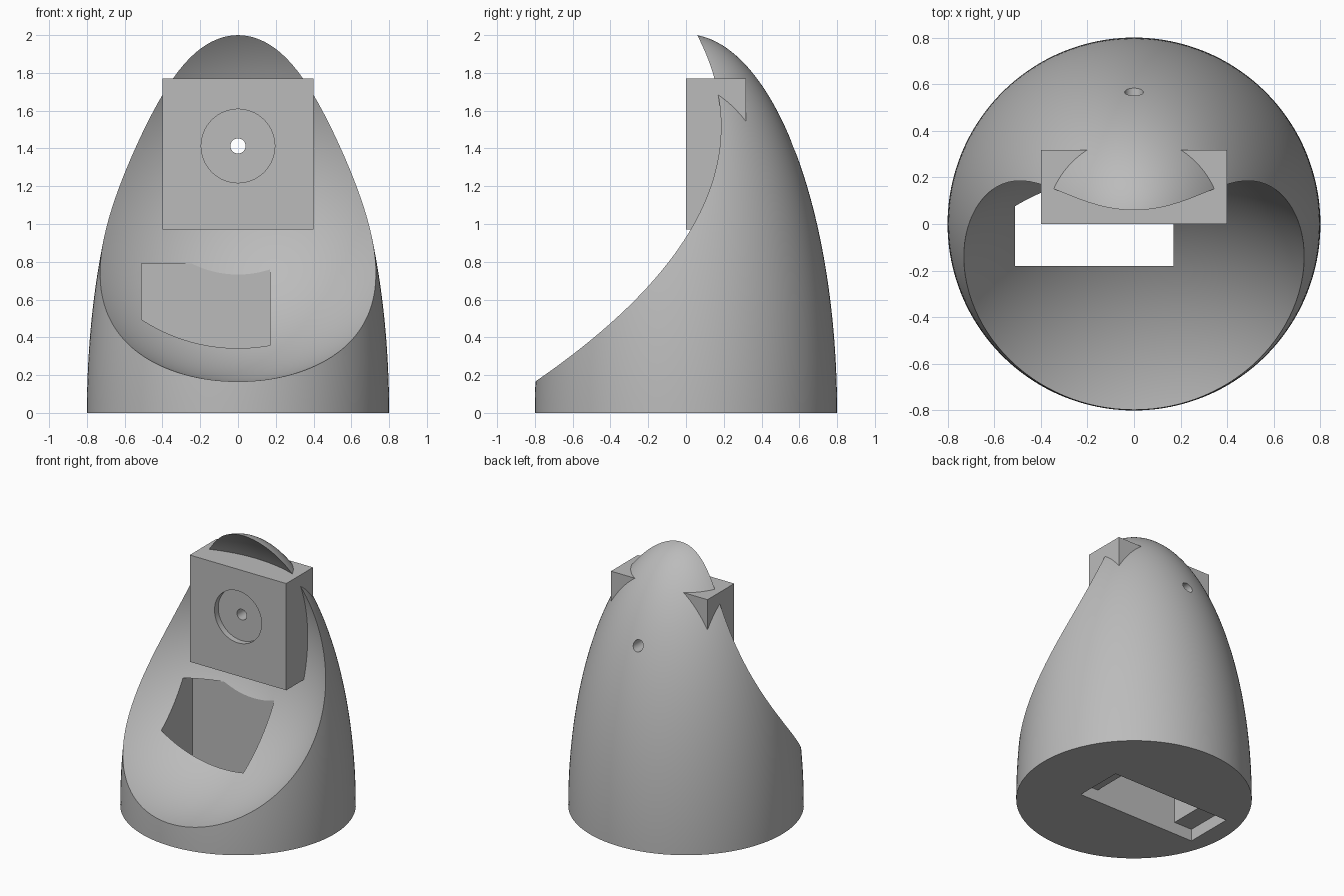
import bpy, bmesh, math
from mathutils import Matrix, Vector

if "Cube" in bpy.data.objects:
    bpy.data.objects.remove(bpy.data.objects["Cube"])

grey = bpy.data.materials.new("light_grey")
grey.diffuse_color = (0.5, 0.5, 0.5, 1)
grey.use_nodes = True
grey.node_tree.nodes["Principled BSDF"].inputs["Base Color"].default_value = grey.diffuse_color


def finish(name, bm):
    bmesh.ops.recalc_face_normals(bm, faces=bm.faces[:])
    mesh = bpy.data.meshes.new(name)
    bm.to_mesh(mesh)
    bm.free()
    mesh.materials.append(grey)
    ob = bpy.data.objects.new(name, mesh)
    bpy.context.collection.objects.link(ob)
    return ob


def box(name, lo, hi):
    lo, hi = Vector(lo), Vector(hi)
    bm = bmesh.new()
    bmesh.ops.create_cube(bm, size=1, matrix=Matrix.Translation((lo + hi) / 2)
                          @ Matrix.Diagonal((*(hi - lo), 1)))
    return finish(name, bm)


def rod(name, radius, z, y0, y1):
    """Cylinder lying along y."""
    bm = bmesh.new()
    m = Matrix.Translation((0, (y0 + y1) / 2, z)) @ Matrix.Rotation(math.pi / 2, 4, 'X')
    bmesh.ops.create_cone(bm, cap_ends=True, segments=64, radius1=radius,
                          radius2=radius, depth=y1 - y0, matrix=m)
    return finish(name, bm)


def combine(target, tool, operation):
    """Apply a boolean and remove the tool."""
    mod = target.modifiers.new(operation.title(), 'BOOLEAN')
    mod.operation, mod.solver, mod.object = operation, 'EXACT', tool
    bpy.context.view_layer.objects.active = target
    bpy.ops.object.modifier_apply(modifier=mod.name)
    bpy.data.objects.remove(tool)


# Body: tall half ellipsoid with a flat base
RADIUS, HEIGHT, SEG, RINGS = 0.8, 2.005, 128, 64
bm = bmesh.new()
rings = []
for i in range(RINGS):
    t = i / RINGS * math.pi / 2
    r, z = RADIUS * math.cos(t), HEIGHT * math.sin(t)
    rings.append([bm.verts.new((r * math.cos(a), r * math.sin(a), z))
                  for a in (2 * math.pi * k / SEG for k in range(SEG))])
tip = bm.verts.new((0, 0, HEIGHT))
bm.faces.new(rings[0])
for k in range(SEG):
    n = (k + 1) % SEG
    for low, high in zip(rings, rings[1:]):
        bm.faces.new((low[k], low[n], high[n], high[k]))
    bm.faces.new((rings[-1][k], rings[-1][n], tip))
body = finish("domed_body", bm)

# Spherical hollow scooped out of the front
bm = bmesh.new()
bmesh.ops.create_uvsphere(bm, u_segments=160, v_segments=96, radius=1.109,
                          matrix=Matrix.Translation((0, -0.78, 1.275)))
combine(body, finish("scoop", bm), 'DIFFERENCE')

# Mounting block with a shallow round recess
HOLE_Z = 1.413
combine(body, box("mount_block", (-0.4, 0, 0.97), (0.4, 0.317, 1.77)), 'UNION')
combine(body, rod("recess", 0.195, HOLE_Z, -0.1, 0.045), 'DIFFERENCE')

# Bore through block and back wall
combine(body, rod("bore", 0.04, HOLE_Z, -0.2, 1.0), 'DIFFERENCE')

# Slot through the floor, with a wider step at the base
combine(body, box("slot", (-0.51, -0.18, -0.1), (0.17, 0.187, 0.79)), 'DIFFERENCE')
combine(body, box("slot_step", (-0.66, -0.18, -0.1), (0.32, 0.187, 0.09)), 'DIFFERENCE')

# Smooth curved surfaces, keep hard edges
bpy.ops.object.select_all(action='DESELECT')
body.select_set(True)
bpy.context.view_layer.objects.active = body
bpy.ops.object.shade_smooth_by_angle(angle=math.radians(25))
